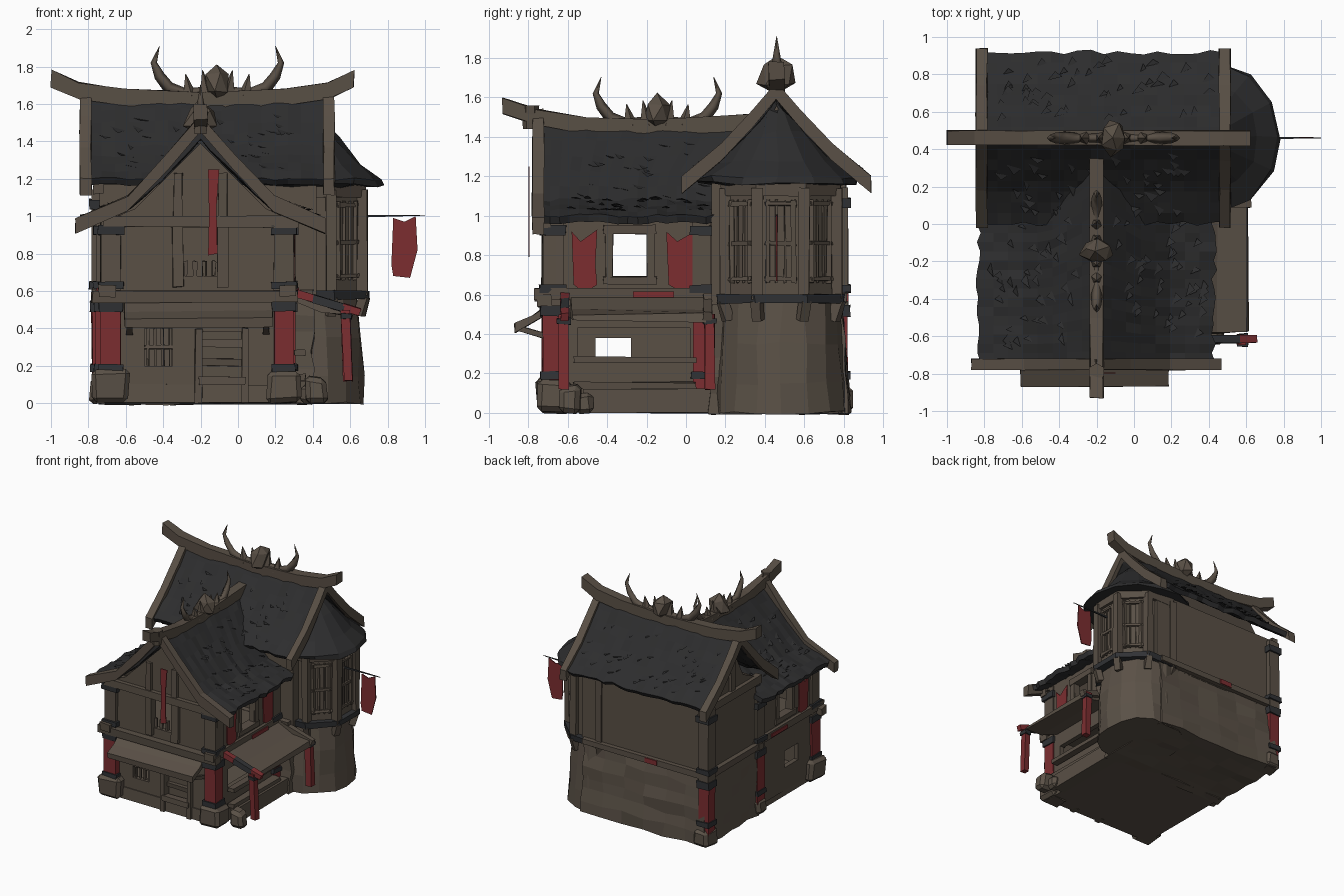
import bpy, bmesh, math, random
from mathutils import Vector

random.seed(4)
if bpy.data.objects.get("Cube"):
    bpy.data.objects.remove(bpy.data.objects["Cube"], do_unlink=True)

def material(name, r, g, b):
    m = bpy.data.materials.new(name)
    m.use_nodes = True
    m.diffuse_color = (r, g, b, 1)
    bsdf = next(n for n in m.node_tree.nodes if n.type == 'BSDF_PRINCIPLED')
    bsdf.inputs["Base Color"].default_value = (r, g, b, 1)
    return m

WOOD = material("weathered wood", .1, .079, .06)
STONE = material("brown stone", .104, .083, .063)
SLATE = material("dark slate", .026, .026, .027)
RED = material("faded red", .2, .027, .03)
IRON = material("dark iron", .03, .032, .035)

def link(name, data, mat):
    data.materials.append(mat)
    ob = bpy.data.objects.new(name, data)
    bpy.context.scene.collection.objects.link(ob)
    return ob

def finish(name, bm, mat, rough=0.0):
    for v in bm.verts:
        v.co += Vector([random.uniform(-rough, rough) for _ in range(3)])
    bmesh.ops.recalc_face_normals(bm, faces=bm.faces)
    me = bpy.data.meshes.new(name)
    bm.to_mesh(me)
    bm.free()
    return link(name, me, mat)

def add_box(bm, lo, hi):
    for v in bmesh.ops.create_cube(bm, size=1)["verts"]:
        v.co = Vector([lo[i] if v.co[i] < 0 else hi[i] for i in range(3)])

def box(name, lo, hi, mat=WOOD, rough=.005):
    bm = bmesh.new()
    add_box(bm, lo, hi)
    return finish(name, bm, mat, rough)

def beam(name, p, q, w, mat=WOOD, rough=.004, tip=1.0, sides=4):
    """Straight timber or spike from p to q; tip is the end width factor."""
    p, q = Vector(p), Vector(q)
    rot, r = (q - p).to_track_quat('Z', 'Y').to_matrix(), w * .707
    bm = bmesh.new()
    bmesh.ops.create_cone(bm, cap_ends=True, segments=sides, radius1=r, radius2=r * tip, depth=(q - p).length)
    if sides == 4:
        bmesh.ops.rotate(bm, verts=bm.verts, matrix=Vector((1, 1, 0)).to_track_quat('X', 'Z').to_matrix())
    for v in bm.verts:
        v.co = (p + q) / 2 + rot @ v.co
    return finish(name, bm, mat, rough)

def along(axis, t, u, z):
    return (t, u, z) if axis == 'x' else (u, t, z)

def prism(name, pts, axis, a, b, mat=WOOD, rough=0.0):
    """Outline extruded along the axis from a to b."""
    bm = bmesh.new()
    f = bm.faces.new([bm.verts.new(along(axis, a, u, z)) for u, z in pts])
    for v in bmesh.ops.extrude_face_region(bm, geom=[f])["geom"]:
        if isinstance(v, bmesh.types.BMVert):
            v.co += Vector(along(axis, b - a, 0, 0))
    return finish(name, bm, mat, rough)

def wall(name, axis, plane, u, z, holes):
    """Wall lying across the axis, left open where the holes are."""
    us, zs = (sorted({*span, *(c for h in holes for c in h[k:k + 2])}) for span, k in ((u, 0), (z, 2)))
    bm = bmesh.new()
    for u0, u1 in zip(us, us[1:]):
        for z0, z1 in zip(zs, zs[1:]):
            if not any(h[0] < (u0 + u1) / 2 < h[1] and h[2] < (z0 + z1) / 2 < h[3] for h in holes):
                add_box(bm, along(axis, plane - .02, u0, z0), along(axis, plane + .02, u1, z1))
    finish(name, bm, WOOD)

def height(profile, d):
    for (a, za), (b, zb) in zip(profile, profile[1:]):
        if d <= b:
            return za + (zb - za) * (d - a) / (b - a)
    return profile[-1][1]

def roof(name, profile, axis, centre, start, end):
    """Sagging double slope; end gives where a row stops for its height."""
    half, rows, cols = profile[-1][0], 8, 18
    bm, grid = bmesh.new(), []
    for i in range(-rows, rows + 1):
        d = half * i / rows
        z = height(profile, abs(d))
        ragged = .015 if abs(i) == rows else 0
        grid.append([bm.verts.new(along(axis, start + (end(z) - start) * j / cols, centre + d + random.uniform(-ragged, ragged),
                                        z + random.uniform(-.01, .01))) for j in range(cols + 1)])
    for a, b in zip(grid, grid[1:]):
        for j in range(cols):
            bm.faces.new((a[j], a[j + 1], b[j + 1], b[j]))
    thick = finish(name, bm, SLATE).modifiers.new("thickness", 'SOLIDIFY')
    thick.thickness, thick.offset = .04, -1
    bm = bmesh.new()
    for k in range(90):  # loose slivers of slate
        s, d = random.choice((-1, 1)), random.uniform(.08, half - .07)
        t = random.uniform(start + .05, end(height(profile, d)) - .08)
        w, l = random.uniform(.03, .08), random.uniform(.03, .06)
        sliver = [(t, d, .004), (t + w, d + l * .4, .006), (t + w * .5, d + l, .028)]
        bm.faces.new([bm.verts.new(along(axis, a, centre + s * b, height(profile, b) + up)) for a, b, up in sliver])
    finish(name + "_loose_slates", bm, SLATE)

def verge(name, profile, axis, centre, a, b, up, down):
    line = [(-d, z) for d, z in reversed(profile[1:])] + profile
    pts = [(centre + d, z + up) for d, z in line] + [(centre + d, z - down) for d, z in reversed(line)]
    prism(name, pts, axis, a, b, WOOD, .004)

def ridge(name, axis, plane, pts, w, h):
    prism(name, pts + [(u, z - h) for u, z in reversed(pts)], axis, plane - w / 2, plane + w / 2, WOOD, .004)

def rings(name, centre, levels, sides, mat, rough=0.0, turn=0.0):
    """Stacked polygon rings given as (radius, z)."""
    bm = bmesh.new()
    angles = [turn + math.tau * k / sides for k in range(sides)]
    loops = [[bm.verts.new((centre[0] + r * math.cos(a), centre[1] + r * math.sin(a), z)) for a in angles] for r, z in levels]
    for a, b in zip(loops, loops[1:]):
        for k in range(sides):
            bm.faces.new((a[k], a[k - 1], b[k - 1], b[k]))
    bm.faces.new(loops[0])
    bm.faces.new(loops[-1])
    finish(name, bm, mat, rough)

def rock(name, x, y, r, top):
    box(name, (x - r, y - r, 0), (x + r, y + r, top), STONE, .014).modifiers.new("chipped", 'BEVEL').width = .025

def ornament(name, axis, t, u, z, s):
    """Horned skull with small spikes astride a ridge."""
    def at(dt, du, dz):
        return Vector(along(axis, t + dt * s, u + du * s, z + dz * s))
    bm = bmesh.new()
    bmesh.ops.create_icosphere(bm, subdivisions=1, radius=1)
    for v in bm.verts:
        v.co = at(v.co.x * .075, v.co.y * .1 * (1 - v.co.z * .4), v.co.z * .1 + .015)
    finish(name + "_skull", bm, WOOD, .01)
    for side in (-1, 1):
        for d, top in ((.06, .08), (.15, .06)):
            beam(name + "_spike", at(side * d, 0, -.06), at(side * (d + .02), 0, top), .06, WOOD, 0, .05, 5)
        cu = bpy.data.curves.new(name + "_horn", 'CURVE')
        cu.dimensions, cu.bevel_depth, cu.bevel_resolution, cu.use_fill_caps = '3D', .034 * s, 0, True
        sp = cu.splines.new('POLY')
        path = [(.05, -.03, .7), (.17, -.04, .7), (.26, -.015, 1), (.31, .05, .85), (.34, .12, .5), (.31, .21, .04)]
        sp.points.add(len(path) - 1)
        for pt, (d, h, r) in zip(sp.points, path):
            pt.co, pt.radius = (*at(side * d, 0, h), 1), r
        link(name + "_horn", cu, WOOD)

def post(x, y, top, r):
    for part, z0, z1, w, mat in (("red_shaft", .1, .5, r, RED), ("upper_shaft", .52, top, r, WOOD),
                                 ("foot_collar", .17, .21, r + .01, IRON), ("mid_collar", .49, .545, r + .01, IRON),
                                 ("floor_collar", .61, .65, r + .014, IRON), ("head_collar", top - .1, top - .05, r + .014, IRON)):
        box("corner_post_" + part, (x - w, y - w, z0), (x + w, y + w, z1), mat, .004)

# stone base and floors
bm = bmesh.new()
add_box(bm, (-.75, .12, 0), (.4, .83, .57))
bmesh.ops.subdivide_edges(bm, edges=bm.edges, cuts=5, use_grid_fill=True)
for v in bm.verts:
    v.co.y -= max(0, v.co.y - .5) * v.co.z * .25
finish("stone_base", bm, STONE, .012)
rings("tower_base", (.345, .485), [(.335, 0), (.33, .15), (.32, .35), (.3, .57)], 16, STONE, .011)
box("ground_floor", (-.71, -.69, 0), (.3, .2, .1), STONE)
box("side_step", (.28, -.52, 0), (.38, .15, .12))
box("upper_floor", (-.72, -.68, .54), (.28, .2, .6))

# main block with its gable
M, W = .46, -.2
prism("main_body", [(.13, .55), (.78, .55), (.78, 1.17), (.62, 1.25), (.46, 1.56), (.3, 1.25), (.13, 1.17)], 'x', -.74, .42)
for y in (.12, .785):
    box("main_floor_beam", (-.78, y - .03, .56), (.4, y + .03, .61))
for z in (.56, 1.12):
    box("side_beam", (-.775, .1, z), (-.72, .81, z + .06))
box("king_post", (-.765, .43, 1.18), (-.73, .49, 1.56))
box("back_beam_cloth", (-.3, .815, .565), (-.19, .823, .605), RED, 0)

# front wing walls, with curtains beside the side windows
for x, s, low in ((-.7, -1, (-.46, -.28, .24, .38)), (.27, 1, (-.55, .02, .27, .43))):
    wall("wing_side_wall", 'x', x, (-.66, .15), (.57, 1.03), [(-.37, -.2, .69, .91)])
    wall("wing_lower_wall", 'x', x, (-.66, .15), (.05, .57), [low])
    for y in (-.39, -.18):
        box("side_window_jamb", (x - .03, y - .02, .66), (x + .03, y + .02, .95))
    for z in (.67, .93):
        box("side_window_sill", (x - .035, -.42, z - .02), (x + .035, -.15, z + .02))
    box("wing_floor_beam", (x - .045, -.77, .57), (x + .045, .17, .63))
    box("floor_beam_cloth", (x + s * .049, -.27, .585), (x + s * .056, -.06, .615), RED, 0)
    for y, w in ((-.515, .065), (-.02, .08))[:1 if s < 0 else 2]:
        cloth = [(y - w, .92), (y - w * .3, .87), (y + w, .93), (y + w * .85, .75), (y + w, .65), (y, .61), (y - w * .85, .65)]
        prism("wall_banner", cloth, 'x', x + s * .025, x + s * .033, RED)
wall("wing_front_lower", 'y', -.66, (-.7, .27), (.05, .57), [(-.5, -.35, .2, .4), (-.2, .03, .05, .38)])
wall("wing_front_upper", 'y', -.68, (-.7, .3), (.57, 1.02), [(-.3, -.1, .68, .94)])
prism("front_gable", [(-.72, .97), (.32, .97), (.15, 1.04), (-.05, 1.24), (W, 1.39), (-.35, 1.24), (-.55, 1.04)], 'y', -.71, -.66)
box("front_floor_beam", (-.78, -.755, .54), (.32, -.68, .6))
box("front_tie_beam", (-.72, -.745, .94), (.32, -.69, 1.0))
for x in (-.32, -.08):
    box("front_window_jamb", (x - .03, -.73, .62), (x + .03, -.67, .95))
    box("gable_stud", (x - .025, -.735, .98), (x + .025, -.7, 1.23))
for k in range(4):
    box("front_lattice", (-.49 + k * .04, -.67, .2), (-.475 + k * .04, -.65, .4))
    box("window_rail", (-.29 + k * .05, -.69, .68), (-.27 + k * .05, -.67, .76))
box("lattice_rail", (-.5, -.675, .29), (-.35, -.65, .31))
box("front_door", (-.2, -.64, .05), (.03, -.62, .4))
for z, y in ((.12, -.72), (.22, -.67), (.32, -.67)):
    box("door_plank", (-.21, y, z - .02), (.04, y + .06, z + .02))
for x in (-.21, .04):
    box("door_jamb", (x - .02, -.71, 0), (x + .02, -.64, .4))
for x, y, top, r in ((-.68, -.675, 1.0, .055), (.245, -.675, 1.0, .053), (-.71, .09, 1.0, .05), (.262, .08, 1.0, .045),
                     (-.735, .775, 1.14, .047)):
    post(x, y, top, r)
for x, y, r, top in ((-.68, -.665, .095, .18), (.245, -.665, .09, .17), (.42, -.59, .055, .14), (.37, -.52, .045, .1),
                     (-.72, .77, .07, .13), (-.71, .09, .065, .13)):
    rock("footing_stone", x, y, r, top)

# front awning and side porch
prism("front_awning", [(-.68, .56), (-.78, .49), (-.865, .455), (-.865, .41), (-.68, .51)], 'x', -.61, .18, WOOD, .008)
for x in (-.58, .15):
    beam("awning_strut", (x, -.68, .38), (x, -.85, .43), .03)
prism("porch_roof", [(.27, .6), (.45, .53), (.61, .5), (.61, .465), (.45, .49), (.27, .55)], 'y', -.58, .1, WOOD, .008)
beam("porch_back_rafter", (.28, .11, .59), (.62, .11, .49), .045)
for name, a, b, mat in (("red", .28, .4, RED), ("bare", .4, .57, IRON), ("end", .56, .65, RED)):
    beam("porch_rafter_" + name, (a, -.615, .68 - a * .3), (b, -.615, .68 - b * .3), .043, mat)
for y in (-.62, .12):
    beam("porch_post", (.59, y, .12), (.575, y, .5), .05, RED)
    box("porch_post_collar", (.55, y - .033, .45), (.61, y + .033, .48), IRON)
for z in (.14, .27):
    box("porch_rail", (.3, -.57, z - .015), (.36, .05, z + .015))

# eight-sided tower with lattice windows
T, turn = Vector((.38, .48, 0)), math.pi / 8
rings("tower_wall", T, [(.3, .57), (.3, 1.18)], 8, WOOD, 0, turn)
rings("tower_floor_ring", T, [(.345, .555), (.352, .6)], 8, IRON, .005, turn)
rings("tower_head_ring", T, [(.325, 1.1), (.33, 1.17)], 8, WOOD, .004, turn)
for k in range(-3, 3):
    out = Vector((math.cos(turn + k * math.pi / 4), math.sin(turn + k * math.pi / 4), 0))
    beam("tower_post", T + out * .308 + Vector((0, 0, .58)), T + out * .308 + Vector((0, 0, 1.14)), .055)
    beam("tower_bracket", T + out * .29 + Vector((0, 0, .47)), T + out * .32 + Vector((0, 0, .57)), .05)
for k in range(-1, 2):
    out = Vector((math.cos(k * math.pi / 4), math.sin(k * math.pi / 4), 0))
    across = Vector((-out.y, out.x, 0))
    for d, w in ((-.065, .025), (-.022, .01), (.022, .01), (.065, .025)):
        p = T + out * .284 + across * d
        beam("tower_lattice", p + Vector((0, 0, .66)), p + Vector((0, 0, 1.08)), w)
    for z in (.68, .86, 1.06):
        p = T + out * .285 + Vector((0, 0, z))
        beam("tower_window_rail", p - across * .08, p + across * .08, .02)
rings("tower_roof", (.36, M), [(.3, 1.16), (.42, 1.165), (.415, 1.195), (.3, 1.275), (.17, 1.42), (.07, 1.53), (.01, 1.58)], 14, SLATE, .011)

# roofs, verge boards and ridges
main, wing = [(0, 1.64), (.12, 1.5), (.28, 1.33), (.46, 1.2)], [(0, 1.46), (.15, 1.31), (.38, 1.085), (.63, 1.0)]
roof("main_roof", main, 'x', M, -.8, lambda z: .48)
roof("wing_roof", wing, 'y', W, -.74, lambda z: .15 + max(0, z - 1.2) * .8)
for x in (-.845, .455):
    verge("main_verge", main[:3] + [(.48, 1.165)], 'x', M, x, x + .06, .035, .05)
verge("wing_verge", [(0, 1.5), (.18, 1.29), (.39, 1.07), (.67, .95)], 'y', W, -.78, -.72, .04, .045)
ridge("main_ridge", 'y', M, [(-1, 1.78), (-.85, 1.715), (-.6, 1.68), (-.19, 1.665), (.25, 1.68), (.48, 1.715), (.62, 1.78)], .08, .09)
ridge("wing_ridge", 'x', W, [(-.93, 1.6), (-.75, 1.54), (-.5, 1.5), (-.15, 1.485), (.36, 1.52)], .07, .085)
beam("front_pendant", (W, -.79, 1.56), (W, -.79, 1.44), .065, WOOD, 0, .8, 6)
ornament("main_ornament", 'x', -.11, M, 1.7, 1)
ornament("wing_ornament", 'y', -.145, W, 1.51, .92)

# flag and long front banner
beam("flag_pole", (.66, M, 1.0), (1.0, M, 1.005), .014, IRON, 0, .3)
prism("flag", [(.83, .99), (.89, .97), (.95, 1.0), (.96, .82), (.92, .67), (.83, .68), (.82, .74)], 'y', M - .004, M + .004, RED)
prism("front_banner", [(-.16, 1.25), (-.1, 1.25), (-.115, 1.05), (-.11, .8), (-.16, .79), (-.155, 1.0)], 'y', -.8, -.793, RED)
